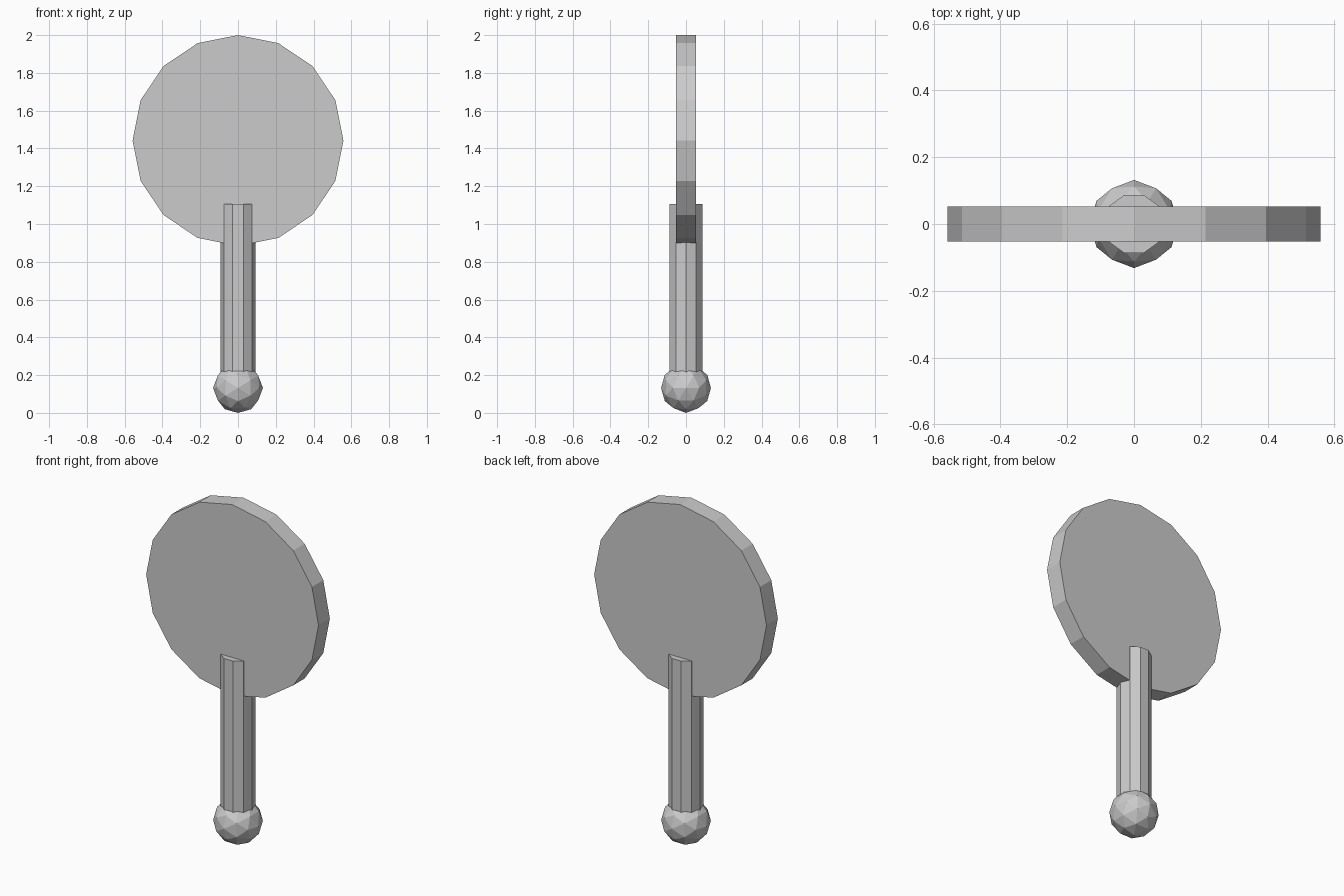
import bpy
import bmesh
import math
from mathutils import Vector

cube = bpy.data.objects.get("Cube")
if cube:
    bpy.data.objects.remove(cube, do_unlink=True)

# One plain grey for the whole model
grey = bpy.data.materials.new("light_grey")
grey.use_nodes = True
grey.diffuse_color = (0.6, 0.6, 0.6, 1)
grey.node_tree.nodes["Principled BSDF"].inputs["Base Color"].default_value = (0.6, 0.6, 0.6, 1)


def finish(bm, name, location):
    bmesh.ops.recalc_face_normals(bm, faces=bm.faces[:])
    mesh = bpy.data.meshes.new(name)
    bm.to_mesh(mesh)
    bm.free()
    mesh.materials.append(grey)
    obj = bpy.data.objects.new(name, mesh)
    obj.location = location
    bpy.context.collection.objects.link(obj)
    return obj


def prism(name, sides, radius, u, v, depth, location):
    """Regular polygon in the u-v plane, with a corner on u, extruded by depth."""
    bm = bmesh.new()
    angles = [math.tau * i / sides for i in range(sides)]
    start = -depth / 2
    ring = [bm.verts.new(radius * (math.cos(a) * u + math.sin(a) * v) + start) for a in angles]
    face = bm.faces.new(ring)
    result = bmesh.ops.extrude_face_region(bm, geom=[face])
    top = [e for e in result["geom"] if isinstance(e, bmesh.types.BMVert)]
    bmesh.ops.translate(bm, verts=top, vec=depth)
    return finish(bm, name, location)


X, Y, Z = Vector((1, 0, 0)), Vector((0, 1, 0)), Vector((0, 0, 1))

# Flat round head and straight handle
prism("round_head", 16, 0.558, X, Z, Y * 0.105, (0, 0, 1.442))
prism("handle", 10, 0.092, X, Y, Z * 0.97, (0, 0, 0.62))

# Faceted ball at the end of the handle, from three golden rectangles
ball_radius = 0.132
golden = (1 + math.sqrt(5)) / 2
bm = bmesh.new()
for a in (-1, 1):
    for b in (-golden, golden):
        for corner in ((a, 0, b), (0, b, a), (b, a, 0)):
            bm.verts.new(corner)
bmesh.ops.convex_hull(bm, input=bm.verts[:])
bmesh.ops.subdivide_edges(bm, edges=bm.edges[:], cuts=1, use_grid_fill=True)
for vert in bm.verts:
    vert.co = vert.co.normalized() * ball_radius
finish(bm, "end_ball", (0, 0, ball_radius))
